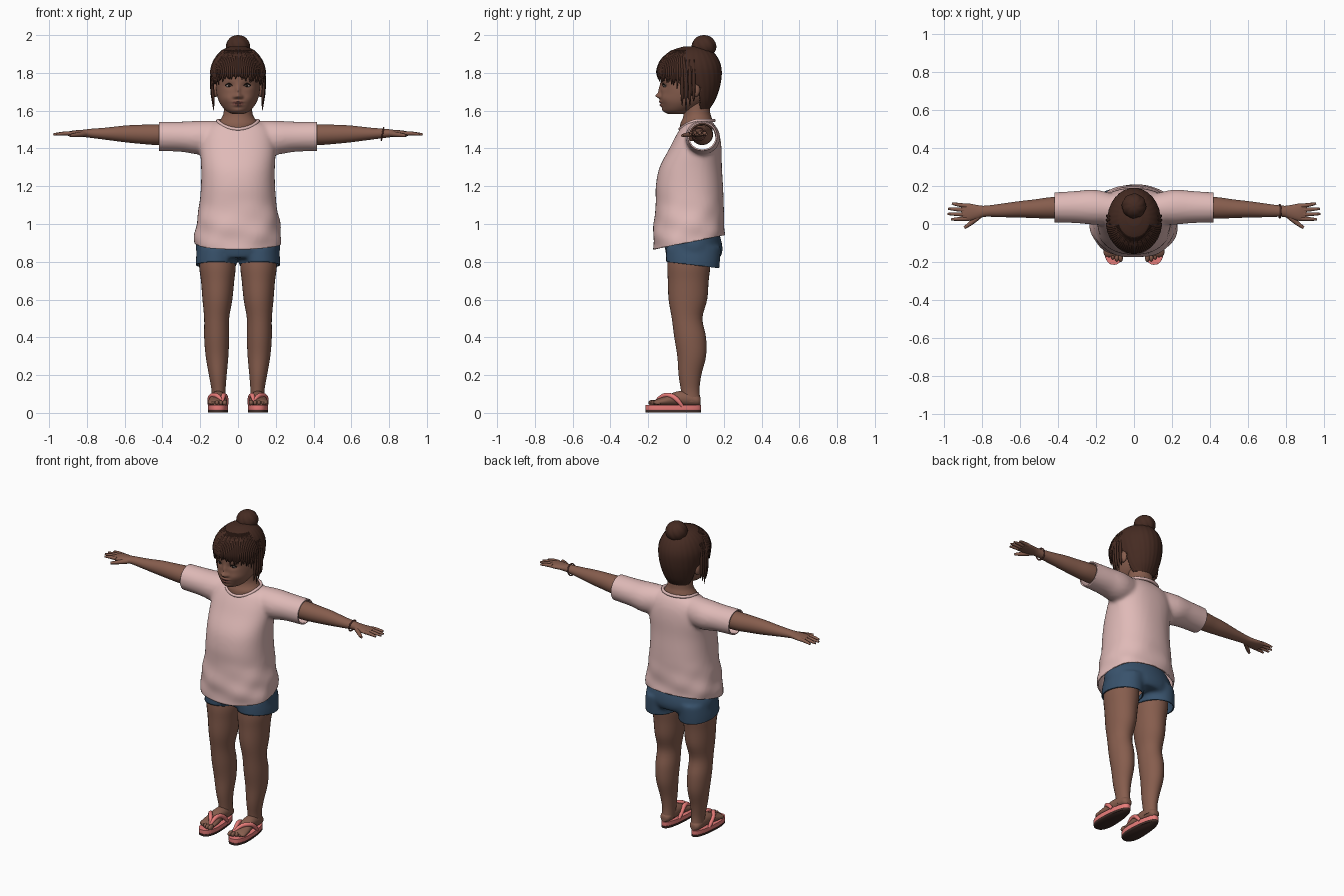
import bpy, bmesh, random
from math import sin, cos, pi, exp, radians, copysign
from mathutils import Matrix, Vector

random.seed(4)
cube = bpy.data.objects.get("Cube")
if cube:
    bpy.data.objects.remove(cube, do_unlink=True)


def material(name, *rgb):
    m = bpy.data.materials.new(name)
    m.use_nodes = True
    m.diffuse_color = (*rgb, 1)
    m.node_tree.nodes["Principled BSDF"].inputs["Base Color"].default_value = (*rgb, 1)
    return m


SKIN = material("brown skin", .24, .11, .075)
LIPS = material("lips", .19, .07, .055)
HAIR = material("dark brown hair", .06, .024, .016)
SHIRT = material("pale pink cotton", .74, .49, .475)
DENIM = material("blue denim", .04, .085, .15)
CORAL = material("coral rubber", .8, .2, .19)
SOLE = material("dark sole", .05, .025, .02)
WHITE = material("eye white", .4, .33, .3)
IRIS = material("dark iris", .015, .01, .008)


def finish(obj, angle=50):
    bpy.ops.object.select_all(action='DESELECT')
    obj.select_set(True)
    bpy.context.view_layer.objects.active = obj
    bpy.ops.object.shade_smooth_by_angle(angle=radians(angle))
    return obj


def add_mesh(name, bm, mat):
    bmesh.ops.recalc_face_normals(bm, faces=bm.faces)
    mesh = bpy.data.meshes.new(name)
    bm.to_mesh(mesh)
    bm.free()
    mesh.materials.append(mat)
    obj = bpy.data.objects.new(name, mesh)
    bpy.context.collection.objects.link(obj)
    return finish(obj)


def smooth_rings(rings, steps):
    """Catmull-Rom resampling of cross-section rows."""
    out, last = [], len(rings) - 1
    for i in range(last):
        a, b, c, d = (rings[min(max(i + k, 0), last)] for k in (-1, 0, 1, 2))
        for s in range(steps):
            t = s / steps
            out.append([q + t * (r - p + t * (2 * p - 5 * q + 4 * r - e + t * (3 * (q - r) + e - p))) / 2
                        for p, q, r, e in zip(a, b, c, d)])
    return out + [list(rings[last])]


def loft(name, rings, mat, axis='Z', side=1, n=32, steps=4, power=2, warp=None, keep=None):
    """Rows are (position on axis, centre u, centre v, radius u, radius v)."""
    bm, loops = bmesh.new(), []
    for t, u, v, ru, rv in smooth_rings(rings, steps):
        loop = []
        for k in range(n):
            a = 2 * pi * k / n
            c, s = (copysign(abs(f) ** (2 / power), f) for f in (cos(a), sin(a)))
            p, q = u + ru * c, v + rv * s
            co = Vector({'Z': (p, q, t), 'X': (t, p, q), 'Y': (p, t, q)}[axis])
            if warp:
                co = warp(co, a)
            co.x *= side
            loop.append(bm.verts.new(co))
        loops.append(loop)
    for lo, hi in zip(loops, loops[1:]):
        for k in range(n):
            bm.faces.new((lo[k - 1], lo[k], hi[k], hi[k - 1]))
    bm.faces.new(loops[0])
    bm.faces.new(loops[-1])
    if keep:
        gone = [f for f in bm.faces if not keep(f.calc_center_median())]
        bmesh.ops.delete(bm, geom=gone, context='FACES')
    return add_mesh(name, bm, mat)


def ball(name, loc, size, mat):
    bm = bmesh.new()
    bmesh.ops.create_uvsphere(bm, u_segments=20, v_segments=12, radius=1,
                              matrix=Matrix.Translation(loc) @ Matrix.Diagonal((*size, 1)))
    return add_mesh(name, bm, mat)


def tubes(name, paths, radius, mat, taper=None, cyclic=False):
    """Round tubes along smooth paths, as one mesh."""
    curve = bpy.data.curves.new(name, 'CURVE')
    curve.dimensions, curve.bevel_depth, curve.bevel_resolution = '3D', radius, 3
    curve.use_fill_caps, curve.resolution_u = True, 5
    for path in paths:
        sp = curve.splines.new('NURBS')
        sp.points.add(len(path) - 1)
        for i, (pt, co) in enumerate(zip(sp.points, path)):
            pt.co = (*co, 1)
            pt.radius = taper[i] if taper else 1
        sp.order_u, sp.use_endpoint_u, sp.use_cyclic_u = 3, not cyclic, cyclic
    curve.materials.append(mat)
    obj = bpy.data.objects.new(name, curve)
    bpy.context.collection.objects.link(obj)
    bpy.ops.object.select_all(action='DESELECT')
    obj.select_set(True)
    bpy.context.view_layer.objects.active = obj
    bpy.ops.object.convert(target='MESH')
    return finish(bpy.context.object)


def garment(name, parts, cuts):
    """Fuse lofts into one cloth surface, trim its openings, give it thickness."""
    bpy.ops.object.select_all(action='DESELECT')
    for p in parts:
        p.select_set(True)
    obj = bpy.context.view_layer.objects.active = parts[0]
    bpy.ops.object.join()
    obj.name = name
    mod = obj.modifiers.new("fuse", 'REMESH')
    mod.mode, mod.voxel_size = 'VOXEL', .011
    bpy.ops.object.modifier_apply(modifier=mod.name)
    mod = obj.modifiers.new("relax", 'SMOOTH')
    mod.factor, mod.iterations = .5, 7
    bpy.ops.object.modifier_apply(modifier=mod.name)
    bm = bmesh.new()
    bm.from_mesh(obj.data)
    for co, no in cuts:
        bmesh.ops.bisect_plane(bm, geom=bm.verts[:] + bm.edges[:] + bm.faces[:],
                               plane_co=co, plane_no=no, clear_outer=True)
    bm.to_mesh(obj.data)
    bm.free()
    mod = obj.modifiers.new("cloth", 'SOLIDIFY')
    mod.thickness, mod.offset = .008, -1
    return finish(obj)


# Shirt: torso with soft folds near the hem, plus two sleeves
def folds(co, a):
    w = max(0, min(1, (1.15 - co.z) * 5))
    k = 1 + w * .02 * sin(3 * a + 45 * co.z) + w * .012 * sin(7 * a - 30 * co.z)
    return Vector((co.x * k, co.y * k, co.z))


torso = [(.8, 0, .015, .225, .185), (.92, 0, .016, .23, .19), (1, 0, .016, .222, .187),
         (1.1, 0, .02, .205, .18), (1.2, 0, .018, .196, .178), (1.3, 0, .025, .195, .165),
         (1.4, 0, .05, .2, .138), (1.47, 0, .063, .19, .115), (1.52, 0, .068, .16, .088),
         (1.55, 0, .07, .085, .06)]
sleeve = [(.08, .075, 1.46, .075, .088), (.2, .088, 1.457, .092, .09), (.3, .089, 1.462, .085, .08),
          (.42, .087, 1.464, .079, .078), (.47, .087, 1.464, .079, .078)]
parts = [loft("torso", torso, SHIRT, n=64, power=2.3, warp=folds)]
parts += [loft("sleeve", sleeve, SHIRT, 'X', s) for s in (1, -1)]
garment("shirt", parts, [((.417, 0, 0), (1, 0, 0)), ((-.417, 0, 0), (-1, 0, 0)),
                         ((0, 0, .9), (0, .2, -1))])
collar = []
for k in range(24):
    a = 2 * pi * k / 24
    collar.append((.108 * cos(a), .058 + .09 * sin(a), 1.548 - .046 * max(0, -sin(a)) ** 1.5))
tubes("shirt_collar", [collar], .009, SHIRT, cyclic=True)

# Shorts: hips and two short legs
hips = [(.82, 0, .04, .2, .14), (.86, 0, .042, .222, .152), (.92, 0, .035, .222, .15), (.99, 0, .02, .19, .14)]
cuff = [(.7, .116, .035, .105, .135), (.8, .116, .037, .108, .143), (.88, .11, .04, .105, .145)]
parts = [loft("hips", hips, DENIM, n=48)] + [loft("cuff", cuff, DENIM, side=s) for s in (1, -1)]
garment("shorts", parts, [((0, 0, .787), (0, -.12, -1))])

# Neck and upper chest
neck = [(1.44, 0, .06, .05, .05), (1.49, 0, .055, .085, .083), (1.53, 0, .056, .106, .086),
        (1.56, 0, .06, .088, .077), (1.59, 0, .058, .076, .07), (1.66, 0, .055, .072, .07)]
loft("neck", neck, SKIN)


# Head with sculpted face
def face(co, a):
    if co.y < -.02:
        def bump(x, z, w, h):
            return exp(-((abs(co.x) - x) / w) ** 2 - ((co.z - z) / h) ** 2)
        co.y -= .024 * bump(0, 1.678, .016, .014) + .012 * bump(0, 1.705, .012, .028)
        co.y -= .010 * bump(.017, 1.673, .010, .010) + .007 * bump(.06, 1.665, .03, .025)
        co.y -= .012 * bump(0, 1.647, .026, .008) + .011 * bump(0, 1.629, .022, .008)
        co.y -= .007 * bump(0, 1.602, .03, .014)
        co.y += .009 * bump(.047, 1.732, .026, .016) + .005 * bump(0, 1.638, .024, .003)
    return co


skull = [(1.582, 0, -.05, .028, .045), (1.6, 0, -.04, .064, .077), (1.64, 0, -.013, .096, .118),
         (1.69, 0, .01, .113, .143), (1.75, 0, .014, .117, .149), (1.82, 0, .015, .119, .148),
         (1.88, 0, .02, .1, .12), (1.92, 0, .02, .05, .06)]
head = loft("head", skull, SKIN, n=120, steps=12, warp=face)
head.data.materials.append(LIPS)
for f in head.data.polygons:
    c = f.center
    if c.y < -.1 and (c.x / .03) ** 2 + ((c.z - 1.638) / .015) ** 2 < 1:
        f.material_index = 1

for s, label in ((1, "left"), (-1, "right")):
    ball(label + "_eye", (s * .047, -.109, 1.732), (.019, .012, .008), WHITE)
    ball(label + "_iris", (s * .046, -.1145, 1.732), (.008, .009, .0075), IRIS)
    lash = [(s * .026, -.121, 1.73), (s * .04, -.124, 1.743), (s * .055, -.12, 1.743), (s * .068, -.109, 1.732)]
    tubes(label + "_eyelashes", [lash], .003, IRIS)
    ball(label + "_ear", (s * .119, .048, 1.71), (.016, .026, .038), SKIN)

# Hair: ridged cap, fringe, side locks and bun
cap = [(1.61, 0, .08, .07, .045), (1.66, 0, .045, .105, .11), (1.74, 0, .027, .13, .154),
       (1.82, 0, .02, .138, .167), (1.88, 0, .022, .12, .145), (1.92, 0, .03, .085, .1),
       (1.94, 0, .035, .04, .045)]


def ridges(co, a):
    k = 1 + .014 * abs(sin(14 * a + 12 * co.z))
    return Vector((co.x * k, (co.y - .03) * k + .03, co.z))


hair = loft("hair_cap", cap, HAIR, n=112, steps=8, warp=ridges,
            keep=lambda c: c.z > 1.79 - .5 * max(0, c.y + .06) or c.y > .075)
hair.modifiers.new("thickness", 'SOLIDIFY').thickness = .01

shell = smooth_rings(cap, 16)


def on_hair(angle, z):
    """Point just over the hair cap; below the brow strands hang straight."""
    t, u, v, rx, ry = min(shell, key=lambda r: abs(r[0] - max(z, 1.81)))
    return ((rx + .001) * sin(angle), v - (ry + .001) * cos(angle), z)


fringe, locks = [], []
for i in range(37):
    a = radians(-81 + 4.5 * i)
    tip = 1.77 - .045 * abs(sin(a)) ** 3 + random.uniform(-.02, .012)
    fringe.append([on_hair(a * .85, 1.92), on_hair(a * .93, 1.88), on_hair(a, 1.82),
                   on_hair(a, 1.79), on_hair(a + random.uniform(-.04, .04), tip)])
for s in (1, -1):
    for j in range(4):
        a = s * radians(76 + 7 * j)
        low = on_hair(a, 1.6 + .025 * abs(j - 1))
        locks.append([on_hair(a, 1.87), on_hair(a, 1.8), on_hair(a, 1.72),
                      (low[0] * .97, low[1], 1.66), (low[0] * .93, low[1], low[2])])
tubes("fringe", fringe, .011, HAIR, taper=(.3, .8, 1, .9, .15))
tubes("side_locks", locks, .01, HAIR, taper=(.4, 1, .9, .7, .15))


def twist(co, a):
    k = 1 + .06 * abs(sin(4 * a + 35 * co.z))
    return Vector((co.x * k, (co.y - .095) * k + .095, co.z))


bun = [(1.94 - .06 * cos(pi * i / 8), 0, .095, .059 * sin(pi * i / 8) + .002, .06 * sin(pi * i / 8) + .002)
       for i in range(9)]
loft("hair_bun", bun, HAIR, n=64, warp=twist)
ring = [(.046 * cos(pi * k / 8), .093 + .046 * sin(pi * k / 8), 1.917 - .015 * sin(pi * k / 8)) for k in range(16)]
tubes("hair_tie", [ring], .012, HAIR, cyclic=True)

# Limbs, feet and sandals, once per side
arm = [(.25, .085, 1.475, .058, .055), (.42, .085, 1.473, .057, .055), (.52, .08, 1.475, .049, .05),
       (.6, .077, 1.477, .043, .044), (.7, .071, 1.478, .035, .032), (.78, .067, 1.48, .029, .024),
       (.82, .063, 1.48, .036, .019), (.87, .062, 1.479, .046, .016), (.905, .063, 1.478, .043, .01)]
leg = [(.87, .112, .02, .09, .11), (.78, .109, .015, .097, .114), (.7, .108, .012, .088, .108),
       (.6, .109, .01, .079, .102), (.5, .113, .006, .066, .081), (.4, .113, .022, .066, .084),
       (.3, .111, .03, .06, .076), (.2, .107, .021, .047, .06), (.12, .103, .022, .037, .049),
       (.06, .103, .028, .037, .05)]
foot = [(.078, .104, .062, .018, .018), (.06, .104, .066, .033, .03), (.01, .104, .075, .038, .04),
        (-.05, .106, .075, .041, .038), (-.11, .108, .062, .049, .026), (-.155, .109, .055, .05, .017),
        (-.17, .109, .052, .04, .01)]


def footbed(co, a):
    """Narrow the sole towards the heel."""
    return Vector((.106 + (co.x - .106) * (.9 - 1.2 * (co.y + .068)), co.y, co.z))


def slab(low, high):
    return [(z, .106, -.067, .057 - d, .147 - d) for z, d in ((low, .003), (low + .004, 0), (high, 0))]


for s, label in ((1, "left"), (-1, "right")):
    loft(label + "_arm", arm, SKIN, 'X', s)
    fingers = [[(s * .88, y, 1.48), (s * .93, (y + e) / 2, 1.481), (s * x, e, 1.474)]
               for y, e, x in ((.095, .108, .955), (.073, .08, .975), (.05, .053, .978), (.028, .024, .96))]
    tubes(label + "_fingers", fingers, .0115, SKIN, taper=(1, .95, .5))
    tubes(label + "_thumb", [[(s * .81, .045, 1.477), (s * .85, .008, 1.473), (s * .89, -.02, 1.468)]],
          .015, SKIN, taper=(1, .9, .5))
    loft(label + "_leg", leg, SKIN, side=s)
    loft(label + "_foot", foot, SKIN, 'Y', s)
    for k in range(5):
        r = .016 - .0016 * k
        ball(label + "_toe", (s * (.07 + .0205 * k), -.178 + .006 * abs(k - .5) ** 1.3, .053),
             (r * .8, r * 1.5, r), SKIN)
    loft(label + "_outsole", slab(.001, .014), SOLE, side=s, n=48, power=2.4, warp=footbed)
    loft(label + "_footbed", slab(.014, .041), CORAL, side=s, n=48, power=2.4, warp=footbed)
    post = (s * .083, -.165, .055)
    straps = [[post, (s * (.09 + .3 * d), -.13, .092), (s * (.106 + d), -.08, .095),
               (s * (.106 + 1.3 * d), -.04, .065), (s * (.106 + 1.2 * d), -.02, .036)] for d in (-.036, .036)]
    tubes(label + "_sandal_straps", straps, .013, CORAL, taper=(.5, 1, 1, 1, .7))

# Thin bracelet on the left wrist
band = [(.765 + .006 * sin(pi * k / 8), .067 + .036 * cos(pi * k / 8), 1.477 + .034 * sin(pi * k / 8))
        for k in range(16)]
tubes("bracelet", [band], .004, LIPS, cyclic=True)
